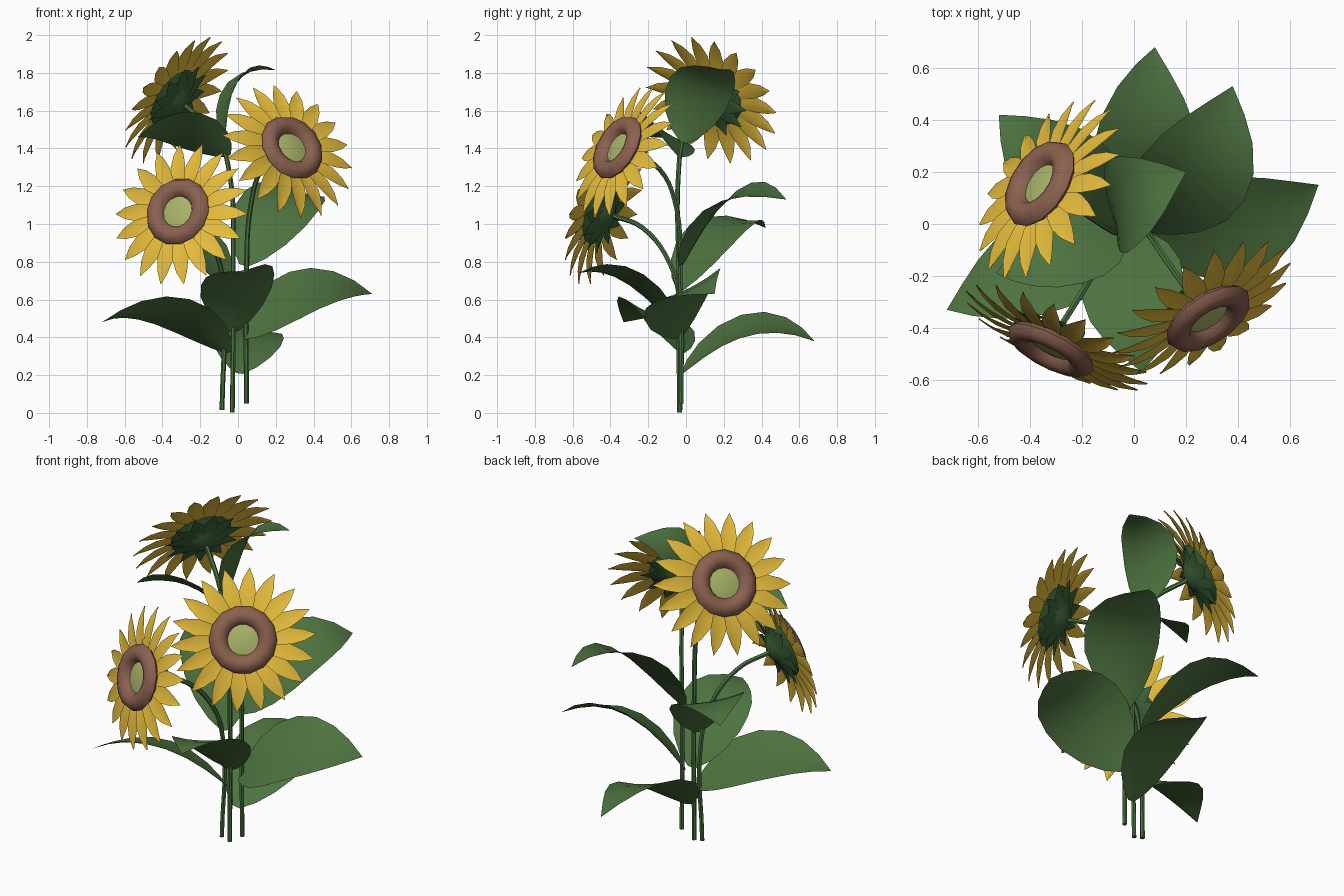
import bpy, bmesh, math
from mathutils import Vector, Matrix

if "Cube" in bpy.data.objects:
    bpy.data.objects.remove(bpy.data.objects["Cube"])


def material(name, rgb):
    m = bpy.data.materials.new(name)
    m.diffuse_color = (*rgb, 1)
    m.use_nodes = True
    m.node_tree.nodes["Principled BSDF"].inputs["Base Color"].default_value = m.diffuse_color
    return m


LEAF = material("leaf green", (0.075, 0.17, 0.05))
STEM = material("stem green", (0.065, 0.165, 0.05))
SEPAL = material("sepal green", (0.045, 0.125, 0.04))
PETAL = material("petal yellow", (0.78, 0.50, 0.045))
SEED = material("seed ring brown", (0.26, 0.12, 0.08))
CORE = material("core pale green", (0.40, 0.46, 0.14))


def mesh_object(name, verts, faces, mat, matrix=Matrix(), angle=50):
    me = bpy.data.meshes.new(name)
    me.from_pydata([tuple(v) for v in verts], [], faces)
    me.materials.append(mat)
    ob = bpy.data.objects.new(name, me)
    bpy.context.collection.objects.link(ob)
    ob.matrix_world = matrix
    smooth(ob, angle)
    return ob


def smooth(ob, angle=50):
    bpy.ops.object.select_all(action='DESELECT')
    ob.select_set(True)
    bpy.context.view_layer.objects.active = ob
    bpy.ops.object.shade_smooth_by_angle(angle=math.radians(angle))


def grid_faces(rows, cols, start=0):
    return [(start + i * cols + j, start + i * cols + j + 1,
             start + (i + 1) * cols + j + 1, start + (i + 1) * cols + j)
            for i in range(rows - 1) for j in range(cols - 1)]


def revolve(name, profile, sides, mat, matrix, closed=False):
    # Spin an (r, z) profile about the local z axis
    verts, faces, n = [], [], len(profile)
    for k in range(sides):
        a = 2 * math.pi * k / sides
        verts += [(r * math.cos(a), r * math.sin(a), z) for r, z in profile]
    for k in range(sides):
        k2 = (k + 1) % sides
        for i in range(n if closed else n - 1):
            i2 = (i + 1) % n
            faces.append((k * n + i, k2 * n + i, k2 * n + i2, k * n + i2))
    ob = mesh_object(name, verts, faces, mat, matrix)
    bm = bmesh.new()
    bm.from_mesh(ob.data)
    bmesh.ops.remove_doubles(bm, verts=bm.verts, dist=0.0005)
    bmesh.ops.recalc_face_normals(bm, faces=bm.faces)
    bm.to_mesh(ob.data)
    bm.free()
    smooth(ob)
    return ob


def blades(name, count, profile, mat, matrix, crease=0.006, tilt=0.0, phase=0.0):
    # Ring of pointed blades; profile rows are (radius, half width, height)
    verts, faces = [], []
    for k in range(count):
        rot = Matrix.Rotation(2 * math.pi * k / count + phase, 3, 'Z')
        start = len(verts)
        for r, w, z in profile:
            for s in (1, 0, -1):
                verts.append(rot @ Vector((r, -s * w, z - crease * (s == 0) + s * w * tilt)))
        faces += [f[::-1] for f in grid_faces(len(profile), 3, start)]
    return mesh_object(name, verts, faces, mat, matrix)


def flower(tag, centre, normal, phase):
    m = Matrix.Translation(centre) @ Vector(normal).to_track_quat('Z', 'Y').to_matrix().to_4x4()
    # Petals, slightly bent back at the tips
    blades("petals_" + tag, 18,
           [(0.10, 0.028, 0.0), (0.19, 0.041, 0.006), (0.26, 0.045, 0.004),
            (0.33, 0.030, -0.008), (0.392, 0.0005, -0.026)], PETAL, m, 0.006, 0.12, phase)
    # Seed ring
    revolve("seed_ring_" + tag,
            [(0.134 + 0.05 * math.cos(a), max(0.02 + 0.042 * math.sin(a), 0.002))
             for a in (2 * math.pi * i / 8 for i in range(8))], 14, SEED, m, True)
    # Pale core
    revolve("core_" + tag, [(0.11, 0.015), (0.06, 0.026), (0.0, 0.03)], 10, CORE, m)
    # Green cup behind the head, with sepals
    revolve("cup_" + tag, [(0.175, -0.006), (0.13, -0.03), (0.08, -0.06),
                           (0.035, -0.085), (0.0, -0.09)], 12, SEPAL, m)
    blades("sepals_" + tag, 11,
           [(0.06, 0.03, -0.062), (0.13, 0.042, -0.036), (0.215, 0.0005, -0.035)],
           SEPAL, m, 0.004, 0.1)


def stem(tag, points):
    cu = bpy.data.curves.new("stem_" + tag, 'CURVE')
    cu.dimensions = '3D'
    cu.bevel_depth = 0.013
    cu.bevel_resolution = 1
    cu.resolution_u = 5
    cu.use_fill_caps = True
    sp = cu.splines.new('BEZIER')
    sp.bezier_points.add(len(points) - 1)
    for bp, p in zip(sp.bezier_points, points):
        bp.co = p
        bp.handle_left_type = bp.handle_right_type = 'AUTO'
    ob = bpy.data.objects.new("stem_" + tag, cu)
    bpy.context.collection.objects.link(ob)
    bpy.ops.object.select_all(action='DESELECT')
    ob.select_set(True)
    bpy.context.view_layer.objects.active = ob
    bpy.ops.object.convert(target='MESH')
    ob = bpy.context.view_layer.objects.active
    ob.data.materials.clear()
    ob.data.materials.append(STEM)
    smooth(ob)


LEAF_SHAPE = [(0.0, 0.12), (0.06, 0.45), (0.16, 0.76), (0.3, 0.97), (0.45, 1.0),
              (0.6, 0.9), (0.75, 0.65), (0.88, 0.34), (1.0, 0.005)]


def leaf(tag, base, tip, peak, half, roll=0, sway=(0, 0), across=None, cup=0.1):
    # Arching leaf: the midrib is a parabola that reaches the height "peak"
    b, e = Vector(base), Vector(tip)
    m, d = peak - b.z, e.z - b.z
    c = (b + e) / 2 + Vector((*sway, 0))
    c.z = b.z + m + math.sqrt(max(m * m - m * d, 0))
    verts = []
    roll = math.radians(roll)
    for t, w in LEAF_SHAPE:
        p = b * (1 - t) ** 2 + c * 2 * t * (1 - t) + e * t * t
        tan = ((c - b) * (1 - t) + (e - c) * t).normalized()
        side = Vector(across or (e.y - b.y, b.x - e.x, 0)).normalized()
        up = side.cross(tan).normalized()
        side = tan.cross(up)
        s2 = side * math.cos(roll) - up * math.sin(roll)
        u2 = up * math.cos(roll) + side * math.sin(roll)
        for s in (-1, -0.5, 0, 0.5, 1):
            verts.append(p + s2 * (s * w * half) + u2 * (cup * half * w * s * s))
    mesh_object("leaf_" + tag, verts, grid_faces(len(LEAF_SHAPE), 5), LEAF)


# Flower heads
flower("right", (0.275, -0.345, 1.395), (0.49, -0.75, 0.44), 0.1)
flower("low_left", (-0.31, -0.462, 1.06), (-0.44, -0.86, 0.29), 0.0)
flower("top_left", (-0.345, 0.145, 1.67), (-0.71, 0.46, 0.52), 0.2)

# Stems
stem("right", [(0.045, -0.025, 0.05), (0.045, -0.03, 0.75), (0.065, -0.05, 1.08),
               (0.125, -0.14, 1.29), (0.24, -0.3, 1.37)])
stem("low_left", [(-0.085, -0.03, 0.015), (-0.075, -0.035, 0.6), (-0.10, -0.09, 0.8),
                  (-0.18, -0.23, 0.98), (-0.28, -0.39, 1.045)])
stem("top_left", [(-0.03, -0.035, 0.003), (-0.025, -0.04, 0.8), (-0.045, -0.04, 1.27),
                  (-0.11, -0.01, 1.47), (-0.29, 0.115, 1.635)])

# Leaves, from the lowest up
leaf("low_back", (0.0, -0.02, 0.21), (0.08, 0.68, 0.38), 0.46, 0.21, 18)
leaf("low_left", (-0.05, -0.03, 0.32), (-0.72, -0.33, 0.48), 0.54, 0.20, 20)
leaf("low_right", (0.03, -0.03, 0.40), (0.71, 0.15, 0.63), 0.67, 0.23, 26, (0.05, -0.12))
leaf("low_front", (-0.02, -0.03, 0.43), (0.03, -0.57, 0.74), 0.755, 0.20, 10)
leaf("mid_back_left", (-0.06, -0.03, 0.65), (-0.52, 0.42, 0.98), 1.02, 0.20, 5)
leaf("mid_back_right", (0.03, -0.02, 0.78), (0.38, 0.53, 1.13), 1.17, 0.22, 16, (0.09, -0.07))
leaf("top_left", (-0.05, -0.04, 1.36), (-0.53, -0.19, 1.46), 1.50, 0.17, 32)
leaf("top_right", (-0.07, -0.01, 1.43), (0.2, 0.2, 1.815), 1.82, 0.18, 0, (-0.16, 0.0),
     (0.2, -0.97, 0.1))
